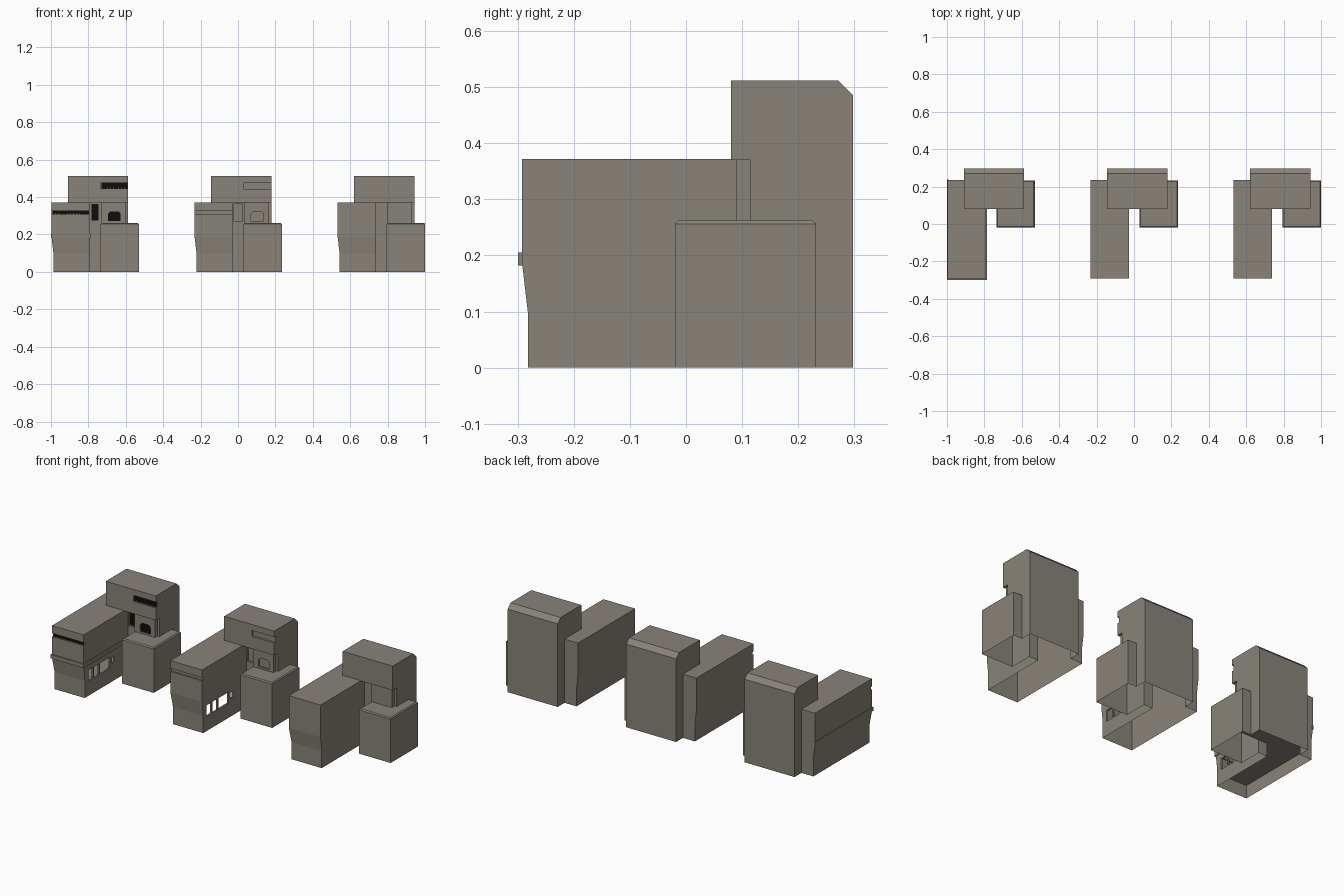
import bpy, bmesh
from mathutils import Vector

if "Cube" in bpy.data.objects:
    bpy.data.objects.remove(bpy.data.objects["Cube"])


def material(name, rgb):
    m = bpy.data.materials.new(name)
    m.diffuse_color = (*rgb, 1)
    m.use_nodes = True
    m.node_tree.nodes["Principled BSDF"].inputs["Base Color"].default_value = m.diffuse_color
    return m


STONE = material("grey_brown_stone", (0.25, 0.23, 0.195))
GLASS = material("black_glass", (0.004, 0.004, 0.004))


def add_object(name, bm, mat):
    bmesh.ops.recalc_face_normals(bm, faces=bm.faces)
    me = bpy.data.meshes.new(name)
    bm.to_mesh(me)
    bm.free()
    me.materials.append(mat)
    ob = bpy.data.objects.new(name, me)
    bpy.context.collection.objects.link(ob)
    return ob


def loft(name, rings, mat=STONE):
    """Solid skinned through matching rings of points."""
    bm = bmesh.new()
    vs = [[bm.verts.new(p) for p in r] for r in rings]
    for a, b in zip(vs, vs[1:]):
        for i in range(len(a)):
            j = (i + 1) % len(a)
            bm.faces.new((a[i], a[j], b[j], b[i]))
    bm.faces.new(vs[0])
    bm.faces.new(vs[-1])
    return add_object(name, bm, mat)


def rect(x0, x1, y0, y1, z):
    return [(x0, y0, z), (x1, y0, z), (x1, y1, z), (x0, y1, z)]


def box(name, x0, x1, y0, y1, z0, z1, mat=STONE):
    return loft(name, [rect(x0, x1, y0, y1, z0), rect(x0, x1, y0, y1, z1)], mat)


def combine(ob, tool, op):
    """Apply a boolean and remove the tool."""
    mod = ob.modifiers.new("bool", 'BOOLEAN')
    mod.operation, mod.object, mod.solver = op, tool, 'EXACT'
    dg = bpy.context.evaluated_depsgraph_get()
    me = bpy.data.meshes.new_from_object(ob.evaluated_get(dg))
    ob.modifiers.clear()
    ob.data = me
    bpy.data.objects.remove(tool)


# side-wall windows of the wing: y0, y1, z0, z1
SIDE_WINDOWS = [(-0.25, -0.205, 0.085, 0.15), (-0.195, -0.15, 0.085, 0.15),
                (-0.14, -0.05, 0.085, 0.15), (-0.03, -0.008, 0.105, 0.14)]
# bay window outline with clipped top corners
BAY_WINDOW = [(0.07, 0.272), (0.137, 0.272), (0.137, 0.312),
              (0.125, 0.324), (0.082, 0.324), (0.07, 0.312)]


def bay_prism(name, y0, y1, mat=STONE):
    return loft(name, [[(x, y, z) for x, z in BAY_WINDOW] for y in (y0, y1)], mat)


def house_shell(name, windows):
    # long wing, narrower at the foot
    shell = loft(name, [rect(-0.222, -0.027, -0.282, 0.235, 0),
                        rect(-0.222, -0.027, -0.282, 0.235, 0.10),
                        rect(-0.232, -0.027, -0.292, 0.235, 0.185),
                        rect(-0.232, -0.027, -0.292, 0.235, 0.372)])
    # tower with overhanging front and chamfered back edge
    prof = [(0.298, 0), (0.298, 0.485), (0.271, 0.512), (0.08, 0.512),
            (0.08, 0.37), (0.115, 0.37), (0.115, 0)]
    tower = loft("tower", [[(x, y, z) for y, z in prof] for x in (-0.145, 0.178)])
    combine(shell, tower, 'UNION')
    # bay under the overhang
    combine(shell, box("bay", 0.035, 0.165, 0.09, 0.2, 0, 0.39), 'UNION')
    # low block with a small chamfer round its roof
    low = loft("low_block", [rect(0.03, 0.235, -0.02, 0.232, 0),
                             rect(0.03, 0.235, -0.02, 0.232, 0.256),
                             rect(0.036, 0.229, -0.014, 0.226, 0.262)])
    combine(shell, low, 'UNION')
    if windows:
        cuts = [box("cut", -0.3, 0.0, -0.4, -0.282, 0.308, 0.327),
                box("cut", 0.033, 0.25, 0.0, 0.092, 0.442, 0.477),
                box("cut", -0.022, 0.024, 0.0, 0.127, 0.27, 0.362),
                bay_prism("cut", 0.0, 0.1)]
        cuts += [box("cut", -0.037, 0.01, *w) for w in SIDE_WINDOWS]
        for c in cuts:
            combine(shell, c, 'DIFFERENCE')
    # open the underside and the backs of the side windows
    bm = bmesh.new()
    bm.from_mesh(shell.data)
    dead = []
    for f in bm.faces:
        c = f.calc_center_median()
        if f.normal.z < -0.9 and c.z < 0.001:
            dead.append(f)
        elif f.normal.x > 0.9 and abs(c.x + 0.037) < 0.001 and c.z < 0.2:
            dead.append(f)
    bmesh.ops.delete(bm, geom=dead, context='FACES')
    bm.to_mesh(shell.data)
    bm.free()
    return [shell]


def house_details():
    parts = [
        # belt course round the wing: front, left side, inner side
        box("belt_front", -0.235, -0.022, -0.299, -0.285, 0.182, 0.205),
        box("belt_left", -0.235, -0.228, -0.299, 0.238, 0.182, 0.205),
        box("belt_inner", -0.030, -0.022, -0.299, 0.10, 0.182, 0.205),
        # inner floors
        box("wing_floor", -0.221, -0.03, -0.281, 0.234, 0.075, 0.08),
        box("tower_floor", -0.03, 0.176, 0.117, 0.296, 0.075, 0.08),
        # dark panes
        box("wing_strip_pane", -0.228, -0.031, -0.285, -0.281, 0.308, 0.327, GLASS),
        box("tower_strip_pane", 0.036, 0.174, 0.088, 0.093, 0.442, 0.477, GLASS),
        box("stair_pane", -0.022, 0.024, 0.123, 0.128, 0.27, 0.362, GLASS),
        bay_prism("bay_pane", 0.096, 0.101, GLASS)]
    # window bars
    for i in range(1, 12):
        x = -0.228 + 0.197 * i / 12
        parts.append(box("wing_bar", x - 0.001, x + 0.001, -0.288, -0.284, 0.308, 0.314))
    for i in range(1, 9):
        x = 0.036 + 0.138 * i / 9
        parts.append(box("tower_bar", x - 0.001, x + 0.001, 0.085, 0.089, 0.442, 0.45))
    for s in (-0.022, 0.02):
        parts.append(box("stair_frame", s, s + 0.004, 0.117, 0.124, 0.27, 0.362))
    parts.append(box("stair_sill", -0.022, 0.024, 0.117, 0.124, 0.27, 0.276))
    return parts


# detailed, cut-out and plain versions in a row
for off, name in ((-0.765, "detailed_house"), (0.0, "cutout_house"), (0.765, "plain_house")):
    parts = house_shell(name, name != "plain_house")
    if name == "detailed_house":
        parts += house_details()
    for p in parts:
        p.location = Vector((off, 0, 0))
